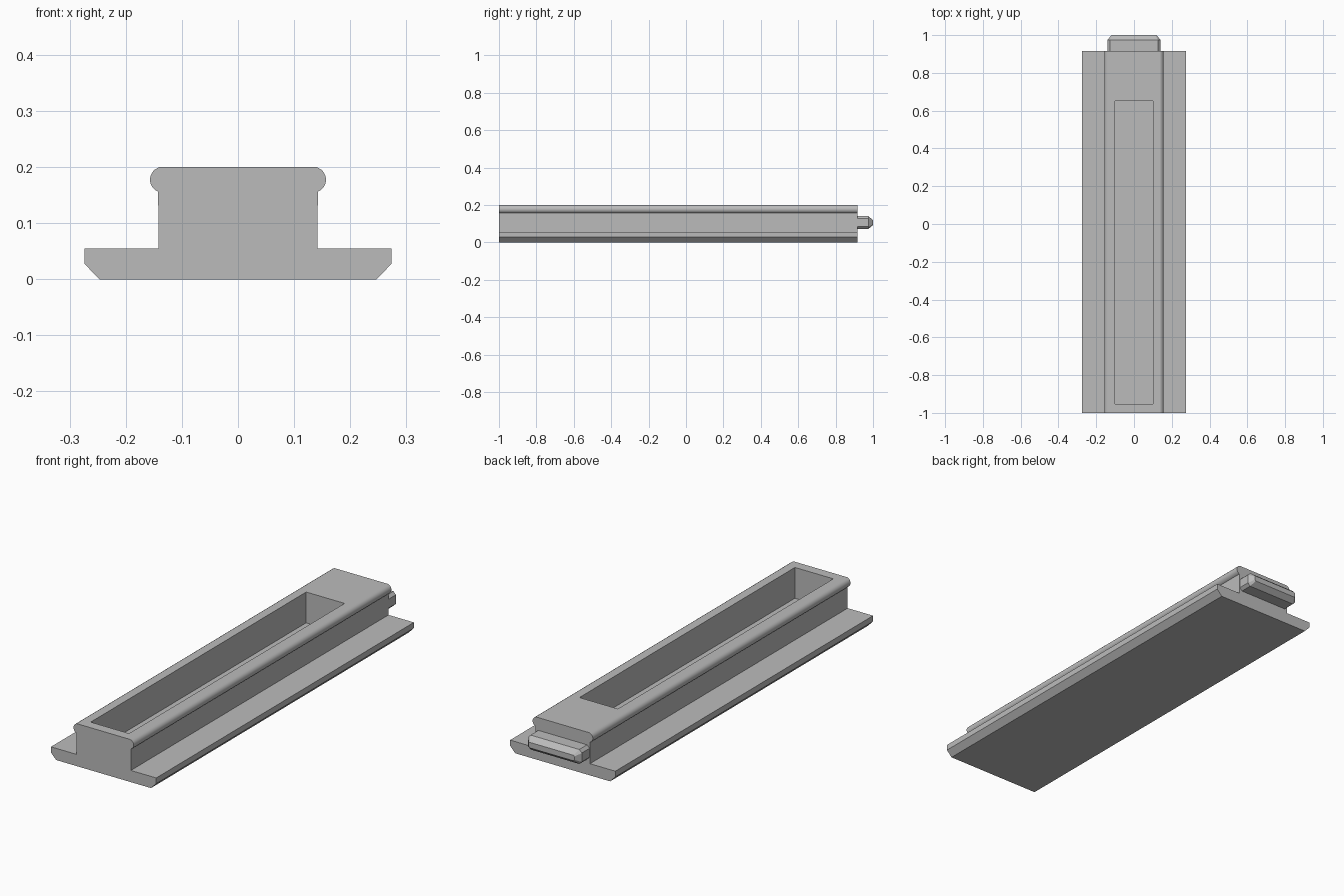
import bpy, bmesh, math

if "Cube" in bpy.data.objects:
    bpy.data.objects.remove(bpy.data.objects["Cube"])

grey = bpy.data.materials.new("light_grey")
grey.diffuse_color = (0.5, 0.5, 0.5, 1)
grey.use_nodes = True
grey.node_tree.nodes["Principled BSDF"].inputs["Base Color"].default_value = grey.diffuse_color

Y_FRONT, Y_BACK, Y_TIP = -1.0, 0.917, 1.0


def loft(name, rings):
    """Solid through successive rings of points, capped at both ends."""
    bm = bmesh.new()
    loops = [[bm.verts.new(p) for p in ring] for ring in rings]
    for a, b in zip(loops, loops[1:]):
        for i in range(len(a)):
            j = (i + 1) % len(a)
            bm.faces.new((a[i], a[j], b[j], b[i]))
    bm.faces.new(loops[0])
    bm.faces.new(loops[-1])
    bmesh.ops.recalc_face_normals(bm, faces=bm.faces)
    mesh = bpy.data.meshes.new(name)
    bm.to_mesh(mesh)
    bm.free()
    mesh.materials.append(grey)
    obj = bpy.data.objects.new(name, mesh)
    bpy.context.collection.objects.link(obj)
    return obj


def mirrored(half):
    """Close a right-hand half profile with its mirror image."""
    return half + [(-x, z) for x, z in reversed(half)]


# Rail profile: chamfered flange, upright wall, rounded bead along the top edge
bead_x, bead_z, bead_r = 0.134, 0.1775, 0.0228
half = [(0.247, 0), (0.274, 0.028), (0.274, 0.055), (0.142, 0.055)]
for i in range(13):
    a = math.radians(-69 + i * (69 + 75) / 12)
    half.append((bead_x + bead_r * math.cos(a), bead_z + bead_r * math.sin(a)))
half[-1] = (0.140, 0.2)
profile = mirrored(half)
rail = loft("rail_body", [[(x, y, z) for x, z in profile] for y in (Y_FRONT, Y_BACK)])

# Open pocket in the top of the rail
rect = [(-0.1, -0.953), (0.1, -0.953), (0.1, 0.65), (-0.1, 0.65)]
cutter = loft("pocket_cutter", [[(x, y, z) for x, y in rect] for z in (0.055, 0.3)])
cutter.hide_render = True
cutter.hide_viewport = True
cut = rail.modifiers.new("pocket", 'BOOLEAN')
cut.operation = 'DIFFERENCE'
cut.solver = 'EXACT'
cut.object = cutter

# Smooth the beads only
bpy.context.view_layer.objects.active = rail
rail.select_set(True)
bpy.ops.object.modifier_apply(modifier="pocket")
bpy.ops.object.shade_smooth_by_angle(angle=math.radians(25))
bpy.data.objects.remove(cutter)


# End tab: eight-sided section with a bevelled tip
def tab_ring(y, inset):
    w, h, c, mid = 0.14 - inset, 0.034 - inset, 0.013 * (1 - inset / 0.034), 0.106
    section = mirrored([(w - c, -h), (w, -h + c), (w, h - c), (w - c, h)])
    return [(x, y, mid + z) for x, z in section]


loft("end_tab", [tab_ring(Y_BACK - 0.01, 0), tab_ring(0.975, 0), tab_ring(Y_TIP, 0.021)])
